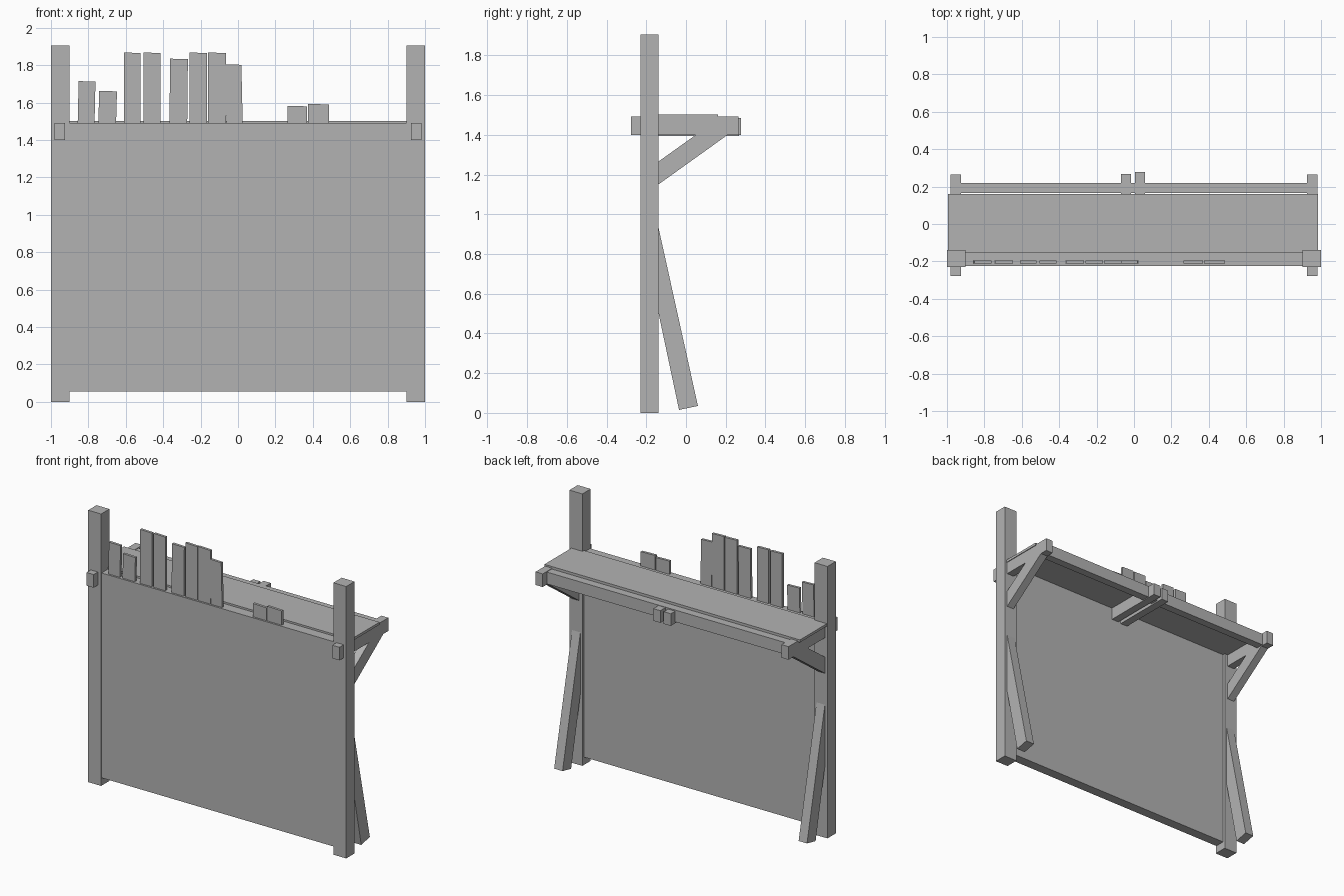
import bpy
import bmesh
from mathutils import Vector

cube = bpy.data.objects.get("Cube")
if cube:
    bpy.data.objects.remove(cube, do_unlink=True)

grey = bpy.data.materials.new("plain grey")
grey.use_nodes = True
colour = (0.45, 0.45, 0.45, 1)
grey.diffuse_color = colour
grey.node_tree.nodes["Principled BSDF"].inputs["Base Color"].default_value = colour


def extrude(name, outline, direction):
    """Sweep a flat outline along a direction into a closed solid."""
    bm = bmesh.new()
    face = bm.faces.new([bm.verts.new(p) for p in outline])
    swept = bmesh.ops.extrude_face_region(bm, geom=[face])["geom"]
    moved = [v for v in swept if isinstance(v, bmesh.types.BMVert)]
    bmesh.ops.translate(bm, verts=moved, vec=Vector(direction))
    bmesh.ops.recalc_face_normals(bm, faces=bm.faces)
    mesh = bpy.data.meshes.new(name)
    bm.to_mesh(mesh)
    bm.free()
    mesh.materials.append(grey)
    obj = bpy.data.objects.new(name, mesh)
    bpy.context.collection.objects.link(obj)
    return obj


def box(name, x, y, z):
    outline = [(x[0], y[0], z[0]), (x[1], y[0], z[0]),
               (x[1], y[1], z[0]), (x[0], y[1], z[0])]
    return extrude(name, outline, (0, 0, z[1] - z[0]))


def side_beam(name, x, profile):
    """Slanted timber given by its side profile in y and z."""
    return extrude(name, [(x[0], y, z) for y, z in profile], (x[1] - x[0], 0, 0))


# Wall and walkway
box("wall_panel", (-0.91, 0.91), (-0.225, -0.155), (0.055, 1.49))
box("walkway", (-0.995, 0.985), (-0.155, 0.16), (1.485, 1.503))
box("rear_rail", (-0.95, 0.95), (0.165, 0.22), (1.405, 1.488))

# Posts, floor arms, braces and props on both sides
for side, s in (("right", -1), ("left", 1)):
    def span(a, b):
        return sorted((s * a, s * b))
    box(side + "_post", span(0.9, 1), (-0.23, -0.138), (0, 1.905))
    box(side + "_arm", span(0.925, 0.98), (-0.277, 0.265), (1.4, 1.492))
    side_beam(side + "_brace", span(0.925, 0.98),
              [(-0.16, 1.135), (0.21, 1.4), (0.05, 1.4), (-0.16, 1.25)])
    side_beam(side + "_prop", span(0.915, 0.98),
              [(-0.035, 0.015), (0.06, 0.035), (-0.14, 0.94), (-0.14, 0.51)])

# Paired arms under the middle of the walkway
box("middle_arm_right", (-0.07, -0.015), (-0.16, 0.268), (1.395, 1.48))
box("middle_arm_left", (0.005, 0.06), (-0.16, 0.277), (1.4, 1.485))

# Uneven parapet boards: left edge, right edge, height, lean
boards = [(-0.855, -0.765, 1.715, 0.003), (-0.745, -0.65, 1.663, 0.003),
          (-0.61, -0.52, 1.868, 0), (-0.505, -0.415, 1.868, 0),
          (-0.365, -0.27, 1.835, 0.002), (-0.26, -0.165, 1.868, 0),
          (-0.16, -0.065, 1.868, 0), (-0.065, 0.022, 1.805, -0.004),
          (0.265, 0.37, 1.583, 0), (0.375, 0.487, 1.593, 0)]
for i, (a, b, top, lean) in enumerate(boards, 1):
    y = -0.212
    outline = [(a - lean, y, 1.45), (b - lean, y, 1.45),
               (b + lean, y, top - 0.003), (a + lean, y, top)]
    extrude(f"parapet_board_{i}", outline, (0, 0.018, 0))
